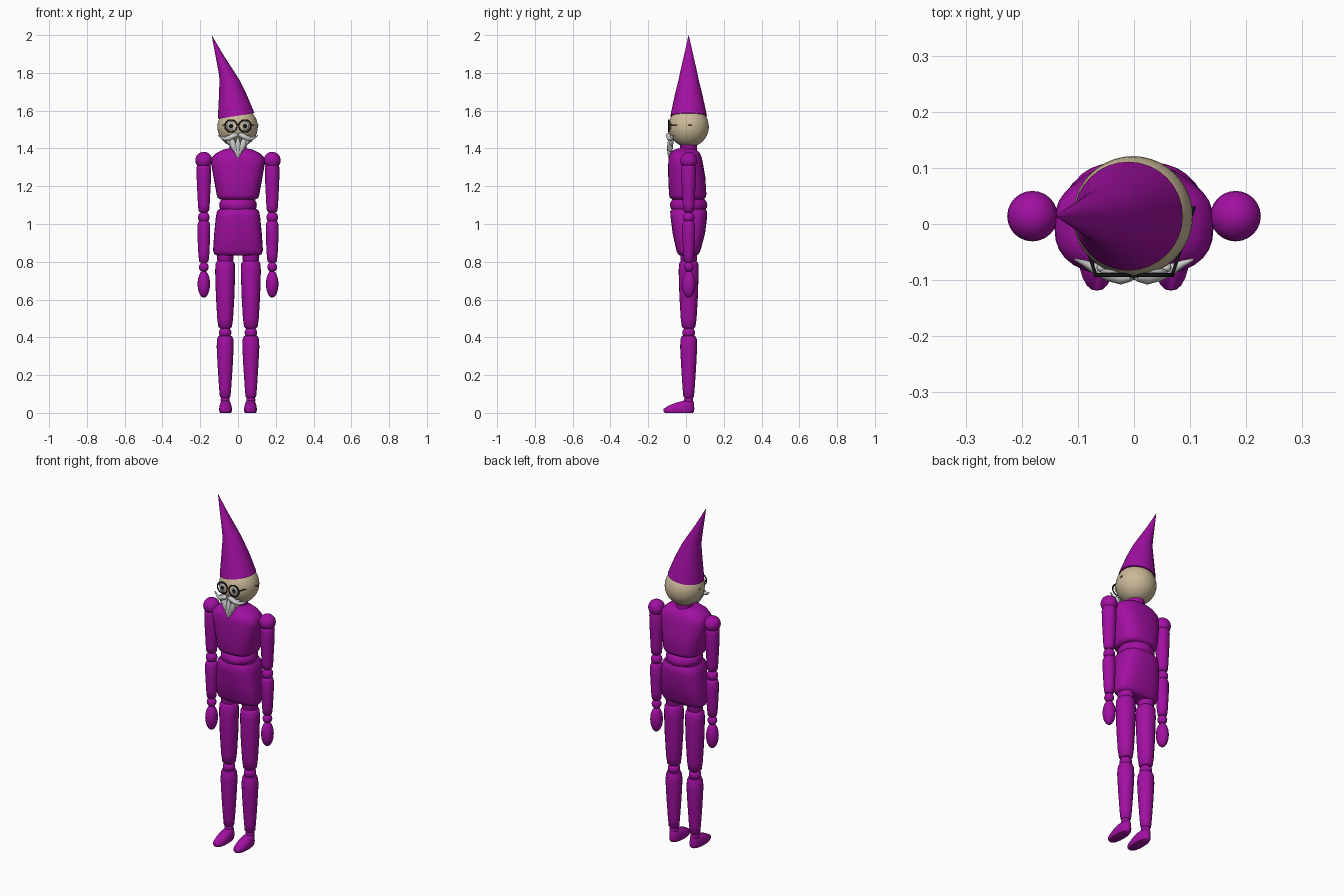
import bpy, bmesh, math
from mathutils import Vector, Matrix

if "Cube" in bpy.data.objects:
    bpy.data.objects.remove(bpy.data.objects["Cube"])


def material(name, r, g, b):
    m = bpy.data.materials.new(name)
    m.diffuse_color = (r, g, b, 1)
    m.use_nodes = True
    m.node_tree.nodes["Principled BSDF"].inputs["Base Color"].default_value = m.diffuse_color
    return m


PURPLE = material("purple cloth", 0.36, 0.005, 0.36)
SKIN = material("tan skin", 0.60, 0.49, 0.32)
WHITE = material("white hair", 0.62, 0.62, 0.62)
GREY = material("grey eye", 0.42, 0.42, 0.42)
BLACK = material("black frame", 0.008, 0.008, 0.008)
CY = 0.014  # depth of the body axis


def finish(obj, name, mat, angle=50):
    obj.name = name
    obj.data.materials.clear()
    obj.data.materials.append(mat)
    bpy.ops.object.select_all(action='DESELECT')
    obj.select_set(True)
    bpy.context.view_layer.objects.active = obj
    bpy.ops.object.shade_smooth_by_angle(angle=math.radians(angle))
    return obj


def spow(v, e):
    return math.copysign(abs(v) ** e, v)


def loft(name, rings, mat, cx=0.0, n=2.0, sides=24, angle=50):
    """Stack of rounded sections: (z, half width, half depth, centre y[, x offset, tilt])."""
    bm = bmesh.new()
    loops = []
    for ring in rings:
        z, rx, ry, cy, ox, tilt = (tuple(ring) + (0, 0))[:6]
        loop = []
        for i in range(sides):
            a = 2 * math.pi * i / sides
            x, y = rx * spow(math.cos(a), 2 / n), ry * spow(math.sin(a), 2 / n)
            loop.append(bm.verts.new((cx + ox + x, cy + y, z + x * tilt)))
        loops.append(loop)
    for a, b in zip(loops, loops[1:]):
        for i in range(sides):
            j = (i + 1) % sides
            bm.faces.new((a[i], a[j], b[j], b[i]))
    bm.faces.new(loops[0])
    bm.faces.new(loops[-1])
    bmesh.ops.recalc_face_normals(bm, faces=bm.faces)
    me = bpy.data.meshes.new(name)
    bm.to_mesh(me)
    bm.free()
    obj = bpy.data.objects.new(name, me)
    bpy.context.collection.objects.link(obj)
    return finish(obj, name, mat, angle)


def ball(name, loc, size, mat, rot_y=0.0, seg=24):
    bpy.ops.mesh.primitive_uv_sphere_add(segments=seg, ring_count=seg // 2)
    obj = bpy.context.object
    obj.data.transform(Matrix.Translation(loc) @ Matrix.Rotation(rot_y, 4, 'Y')
                       @ Matrix.Diagonal((*size, 1)))
    return finish(obj, name, mat, 180)


def limb(name, x, profile, mat=PURPLE):
    """Round turned part from (z, radius) points."""
    return loft(name, [(z, r, r, CY) for z, r in profile], mat, cx=x, sides=20)


def tube(name, points, radii, mat):
    cu = bpy.data.curves.new(name, 'CURVE')
    cu.dimensions = '3D'
    cu.bevel_depth = 1.0
    cu.bevel_resolution = 2
    cu.use_fill_caps = True
    sp = cu.splines.new('POLY')
    sp.points.add(len(points) - 1)
    for p, co, r in zip(sp.points, points, radii):
        p.co = (*co, 1)
        p.radius = r
    obj = bpy.data.objects.new(name, cu)
    bpy.context.collection.objects.link(obj)
    bpy.ops.object.select_all(action='DESELECT')
    obj.select_set(True)
    bpy.context.view_layer.objects.active = obj
    bpy.ops.object.convert(target='MESH')
    return finish(bpy.context.object, name, mat)


# Torso, waist and pelvis
loft("torso", [(1.130, .095, .080, .009), (1.138, .107, .094, .009), (1.155, .113, .099, .009),
               (1.25, .130, .098, .004), (1.32, .142, .092, -.002), (1.35, .140, .088, -.004),
               (1.375, .115, .078, -.005), (1.393, .080, .060, -.003), (1.402, .040, .035, .003)],
     PURPLE, n=2.6, sides=32)
ball("waist", (0, CY, 1.10), (.100, .099, .06), PURPLE)
loft("pelvis", [(.834, .112, .045, .012), (.840, .125, .054, .012), (.860, .132, .064, .013),
                (.95, .126, .086, .015), (1.03, .118, .096, .015), (1.065, .112, .098, .014),
                (1.080, .100, .088, .014)], PURPLE, n=2.8, sides=32)
limb("neck", 0, [(1.37, .045), (1.42, .045)])

# Arms and legs
for side, s in (("left", -1), ("right", 1)):
    x = s * .181
    ball(side + "_shoulder", (x, CY, 1.337), (.045, .045, .045), PURPLE)
    limb(side + "_upper_arm", x, [(1.062, .018), (1.070, .028), (1.10, .031), (1.22, .037),
                                  (1.29, .039), (1.31, .036), (1.325, .02)])
    ball(side + "_elbow", (x, CY, 1.035), (.031, .031, .031), PURPLE)
    limb(side + "_forearm", x, [(.795, .016), (.802, .025), (.84, .029), (.94, .034),
                                (.995, .034), (1.013, .028), (1.02, .015)])
    ball(side + "_wrist", (x, CY, .772), (.026, .026, .026), PURPLE)
    ball(side + "_hand", (x, CY, .682), (.033, .036, .072), PURPLE)

    x = s * .068
    limb(side + "_hip", x, [(.79, .035), (.81, .043), (.85, .045)])
    limb(side + "_thigh", x, [(.447, .026), (.455, .036), (.50, .042), (.62, .049),
                              (.75, .053), (.79, .051), (.805, .042), (.81, .025)])
    ball(side + "_knee", (x, CY, .425), (.033, .034, .031), PURPLE)
    limb(side + "_shin", x, [(.078, .020), (.086, .028), (.13, .032), (.25, .040),
                             (.35, .045), (.39, .043), (.407, .036), (.412, .02)])
    ball(side + "_ankle", (x, CY, .068), (.024, .024, .024), PURPLE)
    loft(side + "_foot", [(0, .029, .074, -.038), (.008, .033, .081, -.038),
                          (.022, .034, .081, -.037), (.040, .031, .066, -.023),
                          (.056, .026, .044, -.003), (.066, .014, .022, .014)],
         PURPLE, cx=s * .066, n=2.3)

# Head and bent pointed hat
ball("head", (-.002, CY, 1.514), (.107, .107, .107), SKIN, seg=40)
loft("hat", [(1.572, .097, .097, CY, -.010, .16), (1.68, .073, .074, CY, -.028, .10),
             (1.765, .052, .053, CY, -.046, 0), (1.80, .045, .046, CY, -.058, -.1),
             (1.90, .0215, .023, CY, -.100, -.15), (1.999, .0008, .0008, CY, -.139, 0)],
     PURPLE, sides=32, angle=40)

# Eyes, spectacles, moustache and beard
for side, s in (("left", -1), ("right", 1)):
    x = s * .037
    ball(side + "_eye", (x, -.085, 1.519), (.023, .007, .023), GREY)
    ball(side + "_pupil", (x, -.0905, 1.519), (.011, .004, .011), BLACK, seg=16)
    bpy.ops.mesh.primitive_torus_add(location=(x, -.091, 1.519), rotation=(math.pi / 2, 0, 0),
                                     major_radius=.032, minor_radius=.0035,
                                     major_segments=32, minor_segments=8)
    finish(bpy.context.object, side + "_spectacle_rim", BLACK)
    tube(side + "_spectacle_arm", [(s * .068, -.091, 1.525), (s * .108, .032, 1.525)],
         [.003, .003], BLACK)
    tube(side + "_moustache",
         [(s * .004, -.093, 1.474), (s * .022, -.093, 1.468), (s * .045, -.088, 1.455),
          (s * .068, -.080, 1.450), (s * .088, -.070, 1.456), (s * .106, -.063, 1.470)],
         [.009, .015, .014, .010, .006, .002], WHITE)
    # locks that narrow toward the tip
    ball(side + "_cheek_lock", (s * .046, -.078, 1.440), (.015, .013, .034), WHITE, s * .5, 16)
    ball(side + "_beard_lock", (s * .026, -.083, 1.420), (.017, .015, .042), WHITE, s * .3, 16)
    ball(side + "_lower_lock", (s * .012, -.086, 1.393), (.012, .012, .033), WHITE, s * .2, 16)
ball("middle_beard_lock", (0, -.086, 1.400), (.015, .014, .056), WHITE, 0, 16)
tube("spectacle_bridge", [(-.008, -.092, 1.523), (0, -.093, 1.526), (.008, -.092, 1.523)],
     [.003] * 3, BLACK)
